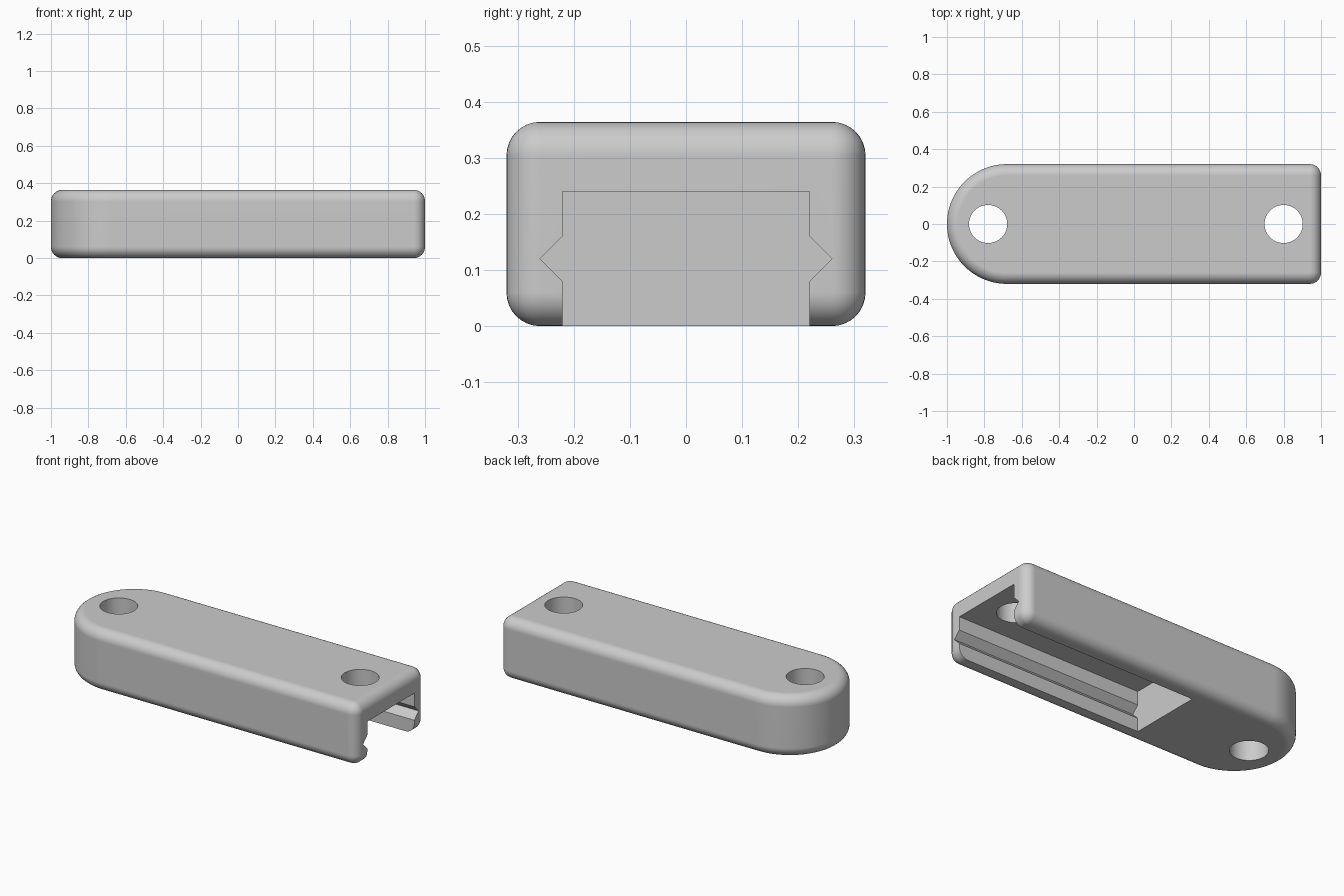
import bpy
import bmesh
from math import sin, cos, pi

if "Cube" in bpy.data.objects:
    bpy.data.objects.remove(bpy.data.objects["Cube"], do_unlink=True)

HEIGHT, HALF_W, FILLET = 0.364, 0.32, 0.06
STEPS = 8

grey = bpy.data.materials.new("plain grey")
grey.use_nodes = True
colour = (0.6, 0.6, 0.6, 1)
grey.diffuse_color = colour
grey.node_tree.nodes["Principled BSDF"].inputs["Base Color"].default_value = colour


def make_object(name, bm):
    bmesh.ops.recalc_face_normals(bm, faces=bm.faces)
    mesh = bpy.data.meshes.new(name)
    bm.to_mesh(mesh)
    bm.free()
    mesh.materials.append(grey)
    obj = bpy.data.objects.new(name, mesh)
    bpy.context.collection.objects.link(obj)
    return obj


def loft(name, rings):
    """Skin a stack of equal closed rings and cap both ends."""
    bm = bmesh.new()
    rows = [[bm.verts.new(p) for p in ring] for ring in rings]
    n = len(rows[0])
    for a, b in zip(rows, rows[1:]):
        for i in range(n):
            j = (i + 1) % n
            bm.faces.new((a[i], a[j], b[j], b[i]))
    bm.faces.new(rows[0])
    bm.faces.new(rows[-1])
    bmesh.ops.remove_doubles(bm, verts=bm.verts, dist=1e-5)
    return make_object(name, bm)


def arc(cx, cy, r, start, end, steps):
    angles = [start + (end - start) * i / steps for i in range(steps + 1)]
    return [(cx + r * cos(a), cy + r * sin(a)) for a in angles]


def outline(inset):
    """Plan shape: round left end, square right end with small corners."""
    r, cx, cy = FILLET - inset, 1 - FILLET, HALF_W - FILLET
    return (arc(cx, -cy, r, -pi / 2, 0, STEPS)
            + arc(cx, cy, r, 0, pi / 2, STEPS)
            + arc(HALF_W - 1, 0, HALF_W - inset, pi / 2, 3 * pi / 2, 48))


# Body with rounded upper and lower edges
levels = []
for i in range(STEPS + 1):
    a = pi / 2 * i / STEPS
    levels.append((FILLET * (1 - sin(a)), FILLET * (1 - cos(a))))
levels += [(inset, HEIGHT - z) for inset, z in reversed(levels)]
body = loft("body", [[(x, y, z) for x, y in outline(inset)] for inset, z in levels])

# Slot with a V groove along each side, open below and at the right end
half = [(0.22, -0.1), (0.22, 0.08), (0.26, 0.12), (0.22, 0.16), (0.22, 0.24)]
section = half + [(-y, z) for y, z in reversed(half)]
cutters = [loft("slot_cutter", [[(x, y, z) for y, z in section] for x in (-0.21, 1.1)])]

# Screw holes
for name, x in (("left_hole_cutter", -0.78), ("right_hole_cutter", 0.8)):
    ring = arc(x, 0, 0.102, 0, 2 * pi, 48)[:-1]
    cutters.append(loft(name, [[(px, py, z) for px, py in ring] for z in (-0.1, 0.5)]))

bpy.context.view_layer.objects.active = body
for cutter in cutters:
    mod = body.modifiers.new(cutter.name, "BOOLEAN")
    mod.operation = "DIFFERENCE"
    mod.solver = "EXACT"
    mod.object = cutter
    bpy.ops.object.modifier_apply(modifier=mod.name)
    bpy.data.objects.remove(cutter, do_unlink=True)

# Smooth fillets, crisp cut edges, flat large faces
bpy.ops.object.select_all(action="DESELECT")
body.select_set(True)
bpy.ops.object.shade_smooth_by_angle(angle=pi / 6)
weighted = body.modifiers.new("flat_faces", "WEIGHTED_NORMAL")
weighted.keep_sharp = True
